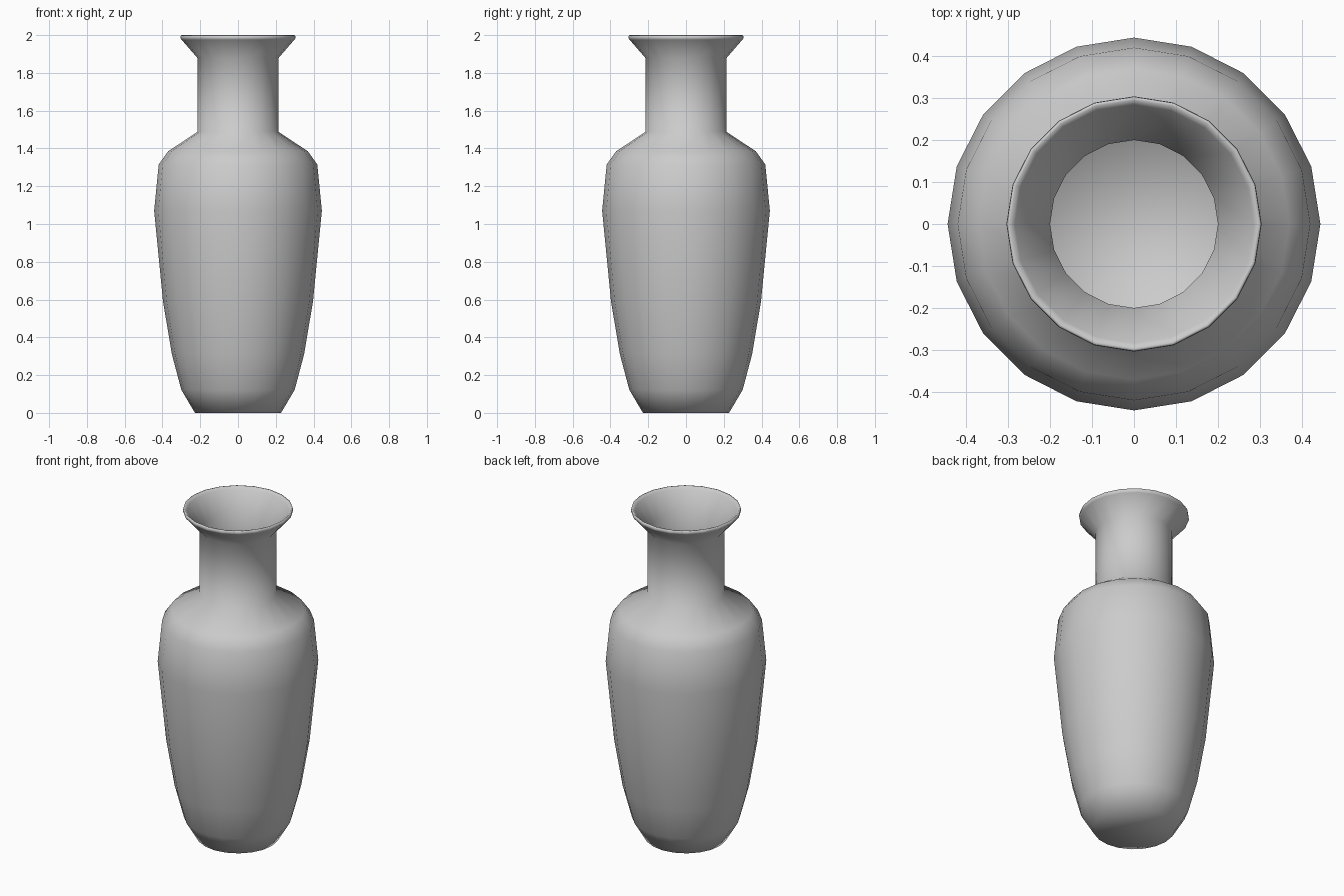
import bpy, bmesh, math

if "Cube" in bpy.data.objects:
    bpy.data.objects.remove(bpy.data.objects["Cube"])

SIDES = 20

# Outer wall from foot to lip, then inner wall back down to the floor (radius, z)
outer = [(0.228, 0.0), (0.30, 0.122), (0.35, 0.31), (0.397, 0.59), (0.444, 1.07),
         (0.42, 1.315), (0.37, 1.385), (0.214, 1.488), (0.214, 1.878),
         (0.298, 1.975), (0.304, 1.982), (0.303, 1.998)]
inner = [(0.296, 2.0), (0.284, 1.985), (0.20, 1.872), (0.20, 1.48), (0.36, 1.372),
         (0.406, 1.308), (0.429, 1.07), (0.382, 0.592), (0.335, 0.313),
         (0.286, 0.127), (0.22, 0.015)]

bm = bmesh.new()


def ring(r, z):
    return [bm.verts.new((r * math.cos(2 * math.pi * i / SIDES),
                          r * math.sin(2 * math.pi * i / SIDES), z))
            for i in range(SIDES)]


# Lathed wall
rings = [ring(r, z) for r, z in outer + inner]
for a, b in zip(rings, rings[1:]):
    for i in range(SIDES):
        j = (i + 1) % SIDES
        bm.faces.new((a[i], a[j], b[j], b[i]))

# Underside and inner floor
bm.faces.new(rings[0][::-1])
bm.faces.new(rings[-1])
bmesh.ops.recalc_face_normals(bm, faces=bm.faces)
for f in bm.faces:
    f.smooth = True

mesh = bpy.data.meshes.new("vase")
bm.to_mesh(mesh)
bm.free()
vase = bpy.data.objects.new("vase", mesh)
bpy.context.collection.objects.link(vase)
